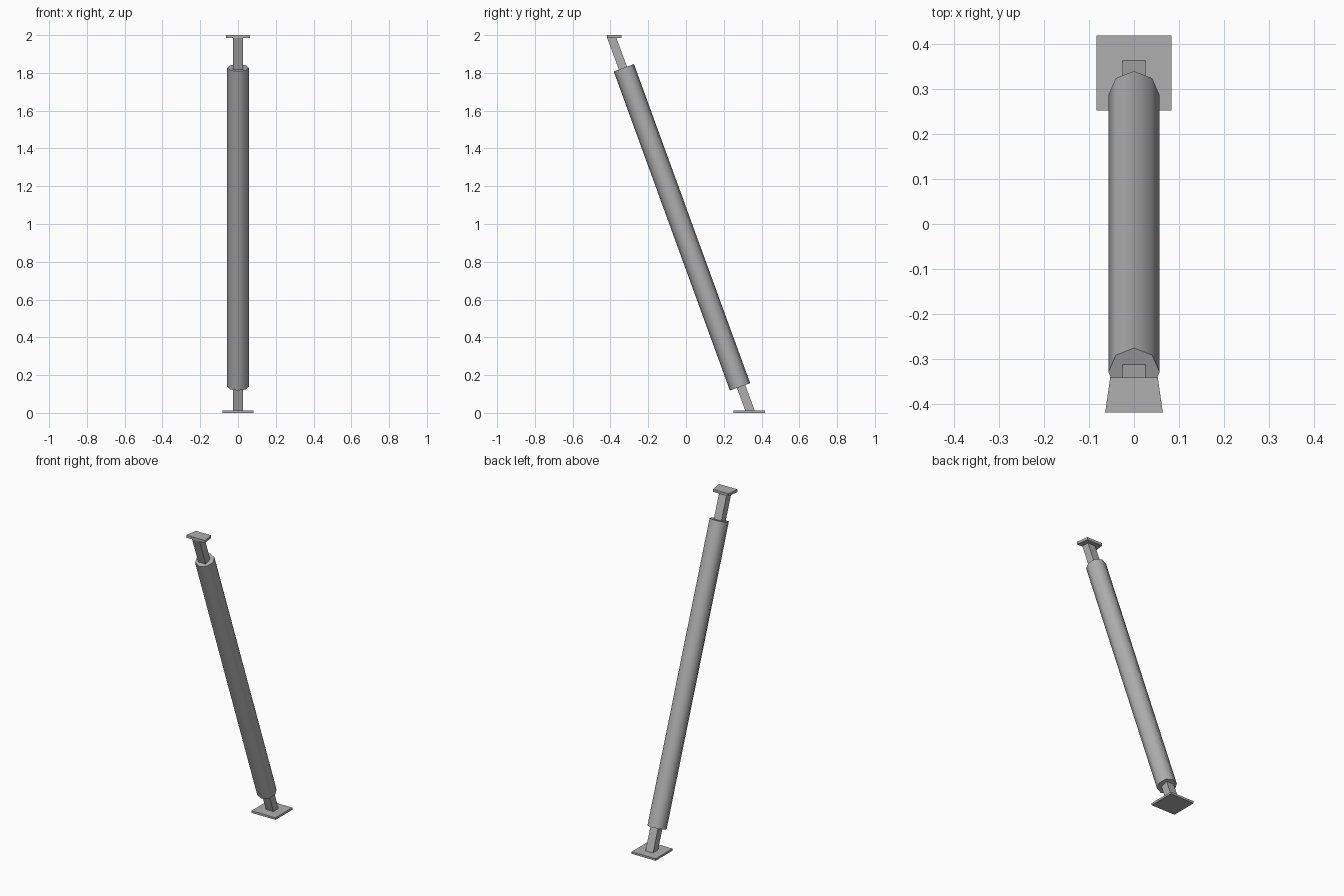
import bpy
import math
from mathutils import Vector

if "Cube" in bpy.data.objects:
    bpy.data.objects.remove(bpy.data.objects["Cube"])

# Dark grey metal shared by every part
grey = bpy.data.materials.new("dark_grey")
grey.diffuse_color = (0.43, 0.43, 0.43, 1)
grey.use_nodes = True
grey.node_tree.nodes["Principled BSDF"].inputs["Base Color"].default_value = grey.diffuse_color


def mesh_object(name, verts, faces):
    mesh = bpy.data.meshes.new(name)
    mesh.from_pydata(verts, [], faces)
    mesh.materials.append(grey)
    obj = bpy.data.objects.new(name, mesh)
    bpy.context.collection.objects.link(obj)
    return obj


def prism(name, lower, upper):
    """Closed solid between two matching counter-clockwise outlines."""
    n = len(lower)
    faces = [tuple(reversed(range(n))), tuple(range(n, 2 * n))]
    faces += [(i, (i + 1) % n, n + (i + 1) % n, n + i) for i in range(n)]
    return mesh_object(name, lower + upper, faces)


def quad(y0, y1, half0, half1, z):
    return [(-half0, y0, z), (half0, y0, z), (half1, y1, z), (-half1, y1, z)]


# Flat foot plate and tapered top plate
prism("foot_plate", quad(0.252, 0.419, 0.083, 0.083, 0),
      quad(0.252, 0.419, 0.083, 0.083, 0.013))
prism("top_plate", quad(-0.419, -0.341, 0.064, 0.053, 1.984),
      quad(-0.419, -0.341, 0.064, 0.053, 2.0))

# Square inner post, cut level where it meets both plates
prism("inner_post", quad(0.314, 0.364, 0.026, 0.026, 0.012),
      quad(-0.418, -0.369, 0.026, 0.026, 1.986))

# Eight-sided sleeve, ends square to its slanted axis
bottom = Vector((0, 0.286, 0.138))
top = Vector((0, -0.329, 1.827))
axis = (top - bottom).normalized()
side = Vector((1, 0, 0))
up = axis.cross(side)
rings = []
for centre in (bottom, top):
    rings.append([tuple(centre + 0.057 * (math.cos(i * math.pi / 4) * side
                                          + math.sin(i * math.pi / 4) * up))
                  for i in range(8)])
sleeve = prism("sleeve", rings[0], rings[1])
bpy.context.view_layer.objects.active = sleeve
sleeve.select_set(True)
bpy.ops.object.shade_smooth_by_angle(angle=math.radians(60))
